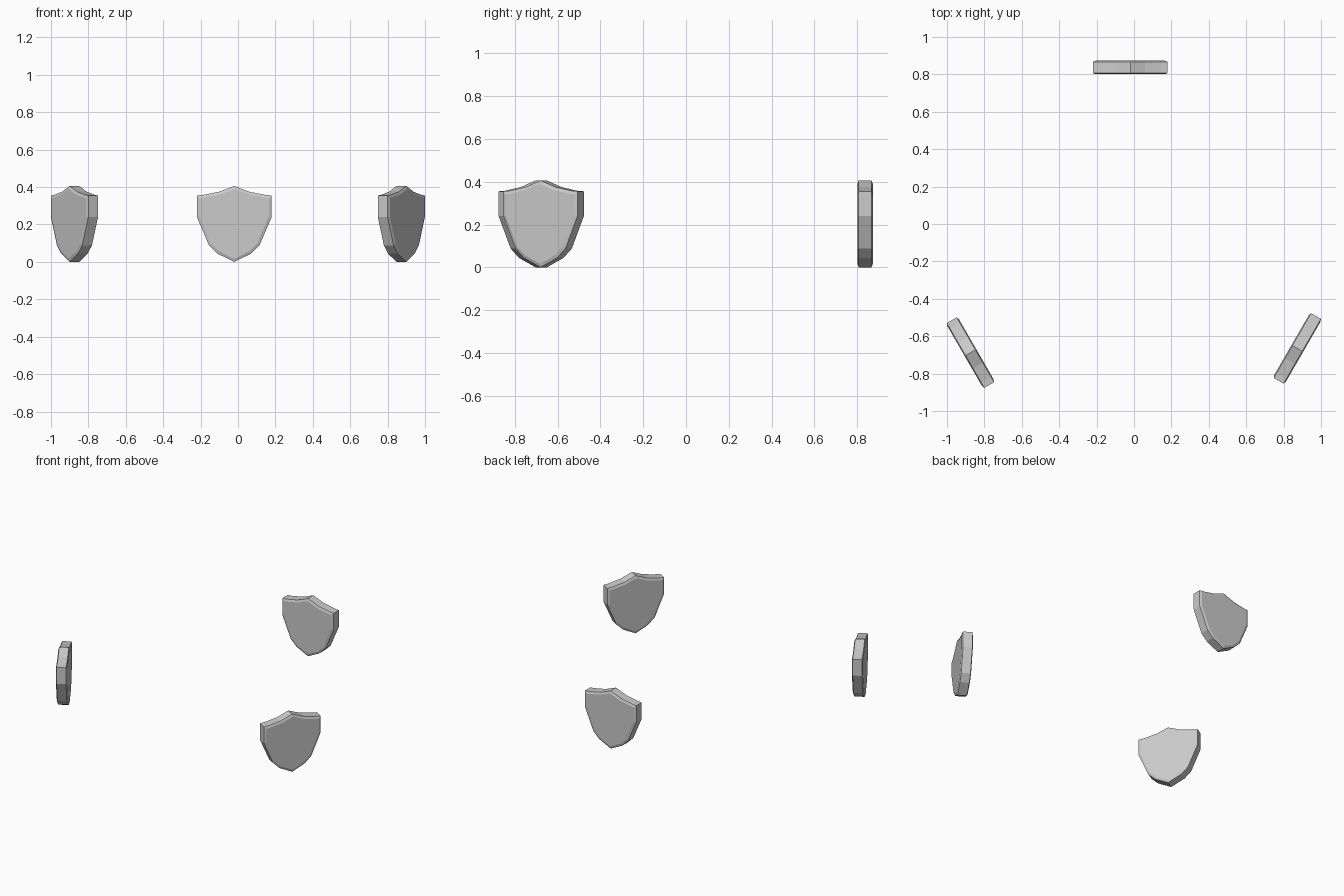
import bpy, bmesh, math
from mathutils import Matrix, Vector

if "Cube" in bpy.data.objects:
    bpy.data.objects.remove(bpy.data.objects["Cube"])

# Right half of the shield outline (x, z), bottom point to top point
HALF = [(0, 0), (.09, .044), (.135, .088), (.2, .24), (.2, .355),
        (.165, .358), (.08, .375), (0, .406)]
OUTLINE = HALF + [(-x, z) for x, z in HALF[-2:0:-1]]
THICK, CHAMFER, RIM = .072, .006, .015


def shield_mesh():
    bm = bmesh.new()
    y = THICK / 2 - CHAMFER
    front = bm.faces.new([bm.verts.new((x, -y, z)) for x, z in OUTLINE])
    ext = bmesh.ops.extrude_face_region(bm, geom=[front], use_keep_orig=True)
    bmesh.ops.translate(bm, vec=(0, 2 * y, 0),
                        verts=[g for g in ext["geom"] if isinstance(g, bmesh.types.BMVert)])
    bmesh.ops.recalc_face_normals(bm, faces=bm.faces[:])
    # Chamfered rim on both faces
    for cap in [f for f in bm.faces if len(f.verts) > 4]:
        bmesh.ops.inset_region(bm, faces=[cap], thickness=RIM, depth=CHAMFER,
                               use_even_offset=True)
    bmesh.ops.recalc_face_normals(bm, faces=bm.faces[:])
    mesh = bpy.data.meshes.new("shield")
    bm.to_mesh(mesh)
    bm.free()
    return mesh


# Three shields in a ring, 120 degrees apart
mesh = shield_mesh()
centre = Matrix.Translation((-.007, -.172, 0))
offset = Matrix.Translation((-.013, 1.009, 0))
for name, angle in (("shield_back", 0), ("shield_left", 120), ("shield_right", -120)):
    ob = bpy.data.objects.new(name, mesh)
    bpy.context.collection.objects.link(ob)
    ob.matrix_world = centre @ Matrix.Rotation(math.radians(angle), 4, 'Z') @ offset
